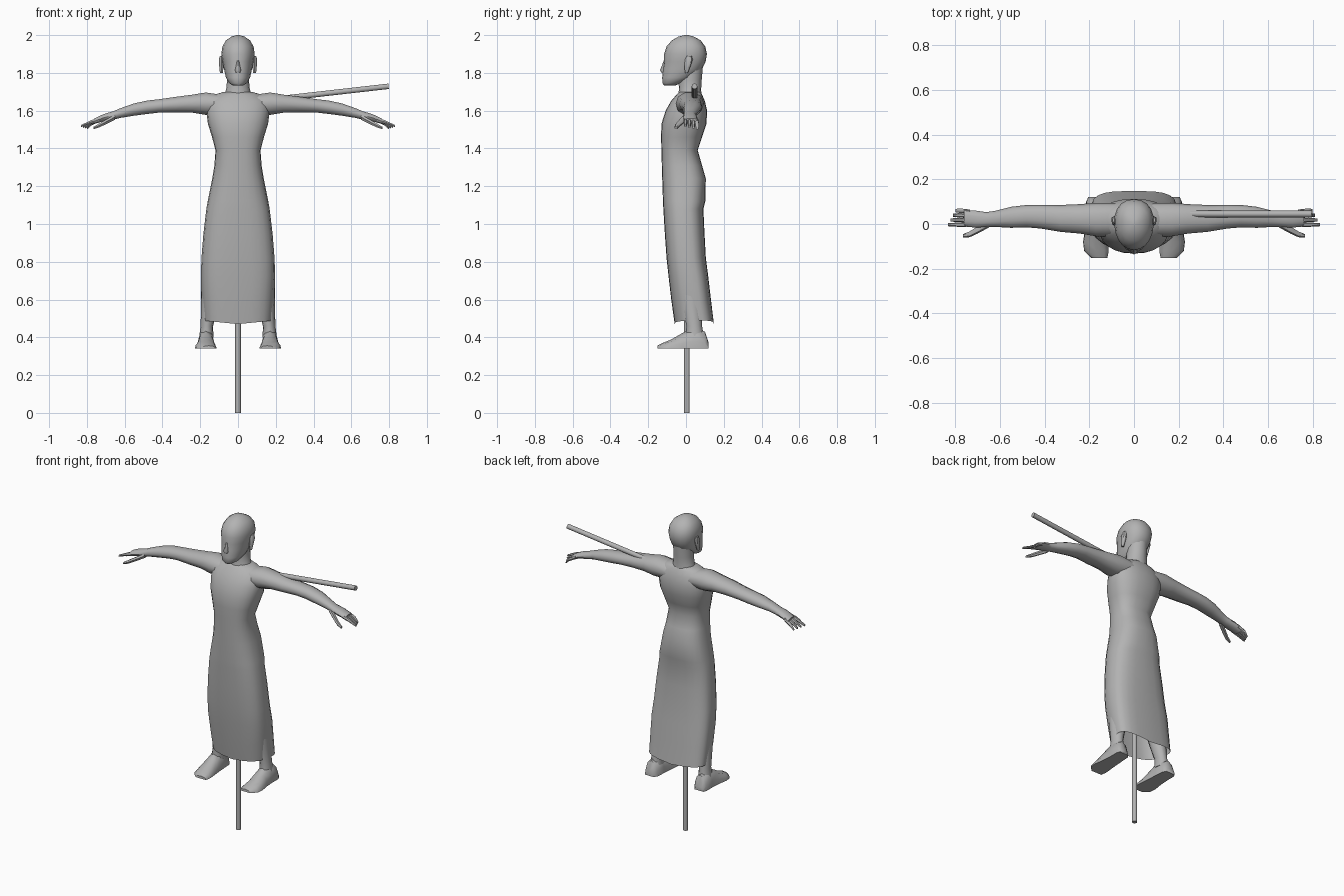
import bpy, bmesh, math
from mathutils import Vector

grey = bpy.data.materials.new("plain grey")
grey.diffuse_color = (0.45, 0.45, 0.45, 1)


def loft(name, rings, caps=(True, True), angle=50):
    """Skin a list of equal-length point rings."""
    bm = bmesh.new()
    vs = [[bm.verts.new(p) for p in r] for r in rings]
    n = len(vs[0])
    for a, b in zip(vs, vs[1:]):
        for i in range(n):
            j = (i + 1) % n
            bm.faces.new((a[i], a[j], b[j], b[i]))
    for use, r in zip(caps, (vs[0], vs[-1])):
        if use:
            bm.faces.new(r)
    bmesh.ops.recalc_face_normals(bm, faces=bm.faces)
    me = bpy.data.meshes.new(name)
    bm.to_mesh(me)
    bm.free()
    me.materials.append(grey)
    ob = bpy.data.objects.new(name, me)
    bpy.context.collection.objects.link(ob)
    bpy.ops.object.select_all(action='DESELECT')
    ob.select_set(True)
    bpy.context.view_layer.objects.active = ob
    bpy.ops.object.shade_smooth_by_angle(angle=math.radians(angle))
    return ob


def oval(n, e):
    """Unit superellipse, exponent e (2 is round, higher is boxier)."""
    for i in range(n):
        t = 2 * math.pi * i / n
        c, s = math.cos(t), math.sin(t)
        yield (math.copysign(abs(c) ** (2 / e), c),
               math.copysign(abs(s) ** (2 / e), s))


def level(z, wf, wb, yf, yb, e=2.4, n=24, x=0):
    """Horizontal ring; half width runs from wf at the front to wb at the back."""
    return [Vector((x + u * (wf + (wb - wf) * (v + 1) / 2),
                    (yf + yb) / 2 + v * (yb - yf) / 2, z)) for u, v in oval(n, e)]


def across(s, x, y, ry, z, rz, n=10, e=2.2, skew=0):
    """Ring facing sideways, for arms and hands."""
    return [Vector((s * (x + skew * u), y + u * ry, z + v * rz)) for u, v in oval(n, e)]


def rod(name, a, b, r, n=10):
    a, b = Vector(a), Vector(b)
    q = (b - a).to_track_quat('Z', 'Y')
    ends = [[p + q @ Vector((r * math.cos(t * 2 * math.pi / n),
                             r * math.sin(t * 2 * math.pi / n), 0))
             for t in range(n)] for p in (a, b)]
    return loft(name, ends)


# Robe: flared skirt with open hem, waist, chest and shoulders
robe = [level(*r) for r in (
    (0.47, 0.165, 0.205, -0.06, 0.148, 3.2),
    (0.60, 0.175, 0.21, -0.078, 0.132, 3.0),
    (0.72, 0.185, 0.208, -0.092, 0.118, 3.0),
    (0.82, 0.187, 0.20, -0.103, 0.105, 2.8),
    (0.95, 0.178, 0.188, -0.112, 0.098, 2.7),
    (1.08, 0.163, 0.172, -0.12, 0.092, 2.6),
    (1.12, 0.157, 0.164, -0.122, 0.102, 2.6),
    (1.24, 0.135, 0.138, -0.126, 0.105, 2.5),
    (1.31, 0.125, 0.125, -0.128, 0.085, 2.5),
    (1.39, 0.12, 0.118, -0.13, 0.062, 2.5),
    (1.46, 0.135, 0.14, -0.132, 0.085, 2.5),
    (1.53, 0.155, 0.163, -0.13, 0.108, 2.4),
    (1.60, 0.165, 0.172, -0.108, 0.112, 2.3),
    (1.65, 0.16, 0.165, -0.08, 0.10, 2.2),
    (1.685, 0.12, 0.13, -0.05, 0.085, 2.0),
    (1.70, 0.07, 0.075, -0.035, 0.075, 2.0))]
for ring in robe[:1]:                      # hem rises a little at the sides
    for p in ring:
        p.z += 0.02 * abs(p.x) / 0.2
loft("robe", robe, caps=(False, True))

# Neck
loft("neck", [level(*r, 2, 16) for r in (
    (1.66, 0.085, 0.085, -0.05, 0.085),
    (1.71, 0.063, 0.063, -0.037, 0.08),
    (1.76, 0.058, 0.058, -0.04, 0.083),
    (1.84, 0.06, 0.06, -0.04, 0.09))])

# Head, from chin to crown
loft("head", [level(*r, 2.2, 20) for r in (
    (1.732, 0.022, 0.028, -0.115, -0.06),
    (1.745, 0.042, 0.05, -0.125, -0.03),
    (1.775, 0.058, 0.07, -0.126, 0.035),
    (1.82, 0.068, 0.08, -0.122, 0.085),
    (1.86, 0.076, 0.088, -0.116, 0.104),
    (1.90, 0.082, 0.095, -0.116, 0.111),
    (1.94, 0.075, 0.09, -0.103, 0.102),
    (1.972, 0.058, 0.07, -0.075, 0.078),
    (1.992, 0.032, 0.038, -0.04, 0.042),
    (2.0, 0.008, 0.008, -0.008, 0.012))])

# Nose
loft("nose", [level(*r, 2, 8) for r in (
    (1.803, 0.014, 0.016, -0.131, -0.10),
    (1.815, 0.015, 0.017, -0.137, -0.10),
    (1.865, 0.006, 0.008, -0.118, -0.10))])

for side, s in (("left", 1), ("right", -1)):
    # Ear
    loft(side + "_ear", [level(*r, 2, 8, s * 0.088) for r in (
        (1.80, 0.008, 0.008, -0.005, 0.01),
        (1.83, 0.010, 0.012, -0.008, 0.022),
        (1.87, 0.010, 0.017, -0.006, 0.036),
        (1.89, 0.006, 0.010, 0.004, 0.030))])

    # Arm, from inside the shoulder to the palm
    loft(side + "_arm", [across(s, *r) for r in (
        (0.08, 0.02, 0.075, 1.635, 0.05),
        (0.17, 0.02, 0.075, 1.637, 0.062),
        (0.24, 0.023, 0.066, 1.637, 0.05),
        (0.33, 0.025, 0.06, 1.632, 0.043),
        (0.42, 0.033, 0.053, 1.625, 0.037),
        (0.48, 0.035, 0.05, 1.618, 0.037),
        (0.55, 0.03, 0.047, 1.606, 0.034),
        (0.62, 0.023, 0.036, 1.588, 0.027),
        (0.66, 0.02, 0.033, 1.575, 0.023),
        (0.71, 0.022, 0.038, 1.563, 0.02),
        (0.76, 0.026, 0.037, 1.545, 0.015))])

    # Four fingers
    for i in range(4):
        y0, y1, tip = -0.002 + 0.019 * i, -0.003 + 0.021 * i, 0.832 - 0.011 * i
        drop = 0.004 * i
        loft(f"{side}_finger_{i + 1}", [across(s, *r, 6) for r in (
            (0.735, y0, 0.010, 1.552, 0.011),
            (0.78, y1, 0.010, 1.540 - drop, 0.010),
            (tip, y1, 0.007, 1.518 - drop, 0.006))])

    # Thumb
    loft(side + "_thumb", [across(s, *r, 6) for r in (
        (0.65, 0.0, 0.016, 1.567, 0.016),
        (0.70, -0.027, 0.016, 1.54, 0.014),
        (0.735, -0.046, 0.013, 1.522, 0.012),
        (0.765, -0.053, 0.008, 1.508, 0.007))])

    # Leg inside the robe down to the ankle
    loft(side + "_leg", [level(z, w, w, yf, yb, 2, 12, s * x)
                         for z, w, yf, yb, x in (
        (1.05, 0.07, -0.08, 0.07, 0.085),
        (0.75, 0.055, -0.055, 0.07, 0.125),
        (0.60, 0.05, -0.03, 0.085, 0.145),
        (0.46, 0.033, 0.003, 0.085, 0.165),
        (0.40, 0.038, -0.005, 0.095, 0.168))])

    # Foot: flat sole, instep sloping to the toes
    foot = []
    for y, x, w, h in ((0.12, 0.175, 0.03, 0.03), (0.10, 0.172, 0.042, 0.09),
                       (0.04, 0.17, 0.044, 0.115), (-0.02, 0.17, 0.048, 0.082),
                       (-0.08, 0.172, 0.056, 0.048), (-0.12, 0.168, 0.055, 0.032),
                       (-0.152, 0.155, 0.036, 0.016)):
        foot.append([Vector((s * (x + u * w), y, 0.34 + v * h)) for u, v in (
            (-1, 0), (1, 0), (0.95, 0.35), (0.65, 0.8), (0, 1), (-0.65, 0.8), (-0.95, 0.35))])
    loft(side + "_foot", foot)

# Support pole below and rod along the shoulder
rod("support_pole", (0, 0.005, 0), (0, 0.005, 1.6), 0.015)
rod("shoulder_rod", (0.1, 0.045, 1.65), (0.797, 0.045, 1.729), 0.015)
